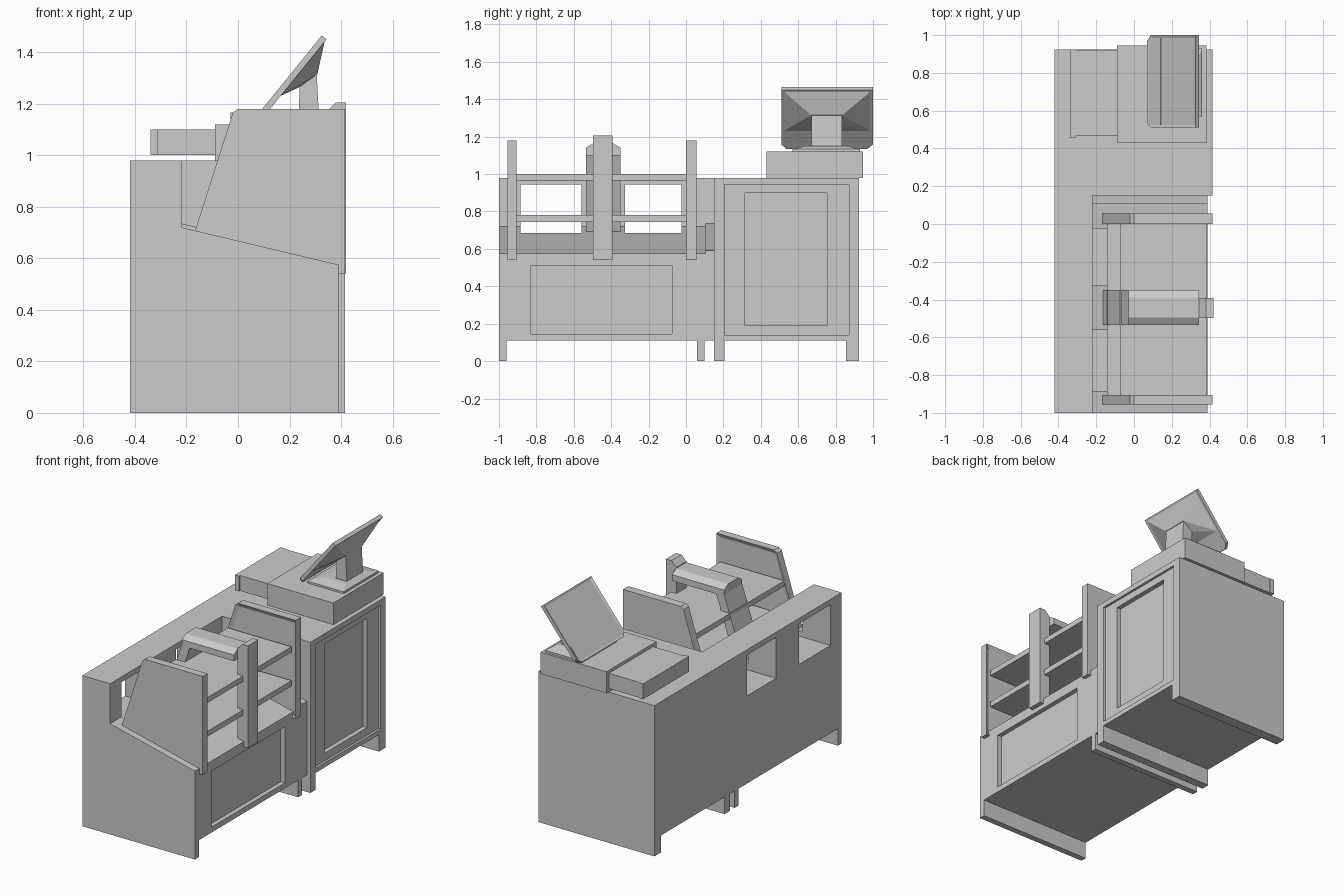
import bpy, bmesh
from mathutils import Vector

if "Cube" in bpy.data.objects:
    bpy.data.objects.remove(bpy.data.objects["Cube"])


def finish(name, bm):
    bmesh.ops.recalc_face_normals(bm, faces=bm.faces)
    me = bpy.data.meshes.new(name)
    bm.to_mesh(me)
    bm.free()
    ob = bpy.data.objects.new(name, me)
    bpy.context.collection.objects.link(ob)
    return ob


def extrude(name, points, offset):
    """Extrude a planar polygon of 3D points along offset."""
    bm = bmesh.new()
    face = bm.faces.new([bm.verts.new(p) for p in points])
    r = bmesh.ops.extrude_face_region(bm, geom=[face], use_keep_orig=True)
    verts = [g for g in r["geom"] if isinstance(g, bmesh.types.BMVert)]
    bmesh.ops.translate(bm, verts=verts, vec=offset)
    return finish(name, bm)


def side(name, profile, y0, y1):
    """Extrude an (x, z) profile across y."""
    return extrude(name, [(x, y0, z) for x, z in profile], (0, y1 - y0, 0))


def box(name, x0, x1, y0, y1, z0, z1):
    return side(name, [(x0, z0), (x1, z0), (x1, z1), (x0, z1)], y0, y1)


def hull(name, points):
    bm = bmesh.new()
    for p in points:
        bm.verts.new(p)
    bmesh.ops.convex_hull(bm, input=bm.verts)
    bmesh.ops.dissolve_limit(bm, angle_limit=0.01, verts=bm.verts, edges=bm.edges)
    return finish(name, bm)


def cut(ob, *bounds):
    cutter = box("cutter", *bounds)
    cutter.hide_render = True
    mod = ob.modifiers.new("cut", "BOOLEAN")
    mod.operation, mod.solver, mod.object = "DIFFERENCE", "EXACT", cutter
    bpy.context.view_layer.objects.active = ob
    bpy.ops.object.modifier_apply(modifier=mod.name)
    bpy.data.objects.remove(cutter)


def recess(ob, normal, thickness, depth):
    """Sink an inset panel into the face pointing along normal."""
    bm = bmesh.new()
    bm.from_mesh(ob.data)
    bm.normal_update()
    face = max(bm.faces, key=lambda f: f.normal.dot(normal))
    bmesh.ops.inset_region(bm, faces=[face], thickness=thickness, use_even_offset=True)
    bmesh.ops.translate(bm, verts=face.verts, vec=-Vector(normal) * depth)
    bm.to_mesh(ob.data)
    bm.free()


# Low counter with high back wall and sloping deck
counter = side("counter", [(-0.42, 0.11), (0.39, 0.11), (0.39, 0.575), (-0.22, 0.72),
                           (-0.22, 0.98), (-0.42, 0.98)], -1, 0.15)
for y0, y1 in ((-0.885, -0.56), (-0.325, -0.025)):
    cut(counter, -0.5, -0.07, y0, y1, 0.68, 0.945)
cut(counter, 0.36, 0.5, -0.83, -0.075, 0.145, 0.51)
side("deck_curb", [(-0.22, 0.70), (0.39, 0.55), (0.39, 0.59), (-0.22, 0.735)], 0.105, 0.15)

# Tall cabinet with framed door
cabinet = box("cabinet", -0.42, 0.415, 0.15, 0.925, 0.11, 0.98)
cut(cabinet, 0.40, 0.5, 0.205, 0.872, 0.14, 0.945)
cut(cabinet, 0.37, 0.5, 0.315, 0.755, 0.19, 0.90)

# Full depth plinth runners
for i, (y0, y1, x1) in enumerate(((-1, -0.96, 0.39), (0.06, 0.10, 0.39),
                                  (0.15, 0.205, 0.415), (0.855, 0.925, 0.415))):
    box(f"runner_{i}", -0.42, x1, y0, y1, 0, 0.11)

# Display side panels with recessed inner faces
PANEL = [(-0.22, 0.54), (-0.02, 1.165), (0, 1.18), (0.415, 1.18), (0.415, 0.54)]
for i, (y0, y1, n) in enumerate(((-0.955, -0.905, 1), (0.0, 0.055, -1))):
    recess(side(f"display_panel_{i}", PANEL, y0, y1), (0, n, 0), 0.025, 0.012)

# Shelves, starting on the slanted rear line
for j, z in enumerate((0.78, 1.0)):
    xb = -0.02 - (1.165 - z) * 0.32
    box(f"shelf_{j}", xb, 0.385, -0.906, 0.001, z - 0.035, z)

# Central frame: slanted rear slab, bevelled top rail, front post
side("slanted_slab", [(-0.22, 0.54), (-0.02, 1.14), (0.04, 1.14), (-0.16, 0.54)], -0.535, -0.35)
rail = [(-0.535, 1.10), (-0.535, 1.14), (-0.495, 1.165), (-0.39, 1.165), (-0.35, 1.14), (-0.35, 1.10)]
extrude("top_rail", [(-0.03, y, z) for y, z in rail], (0.375, 0, 0))
side("front_post", [(0.345, 0.54), (0.42, 0.54), (0.42, 1.205), (0.38, 1.205), (0.345, 1.17)],
     -0.497, -0.393)

# Till base and open drawer
box("till_base", -0.09, 0.385, 0.43, 0.945, 0.98, 1.12)
box("drawer", -0.31, -0.085, 0.465, 0.92, 1.0, 1.10)
box("drawer_front", -0.34, -0.31, 0.455, 0.925, 1.0, 1.10)

# Display stand: bevelled foot and neck
hull("stand_foot", [(x, y, 1.12) for x in (0.10, 0.36) for y in (0.57, 0.93)]
     + [(x, y, 1.133) for x in (0.10, 0.36) for y in (0.57, 0.93)]
     + [(x, y, 1.15) for x in (0.16, 0.33) for y in (0.64, 0.86)])
side("stand_neck", [(0.235, 1.14), (0.315, 1.14), (0.305, 1.32), (0.24, 1.29)], 0.67, 0.835)

# Tilted screen: chamfered slab with sunken glass, tapered back housing
up, back = Vector((0.63, 0, 0.777)), Vector((0.777, 0, -0.63))


def tilt(y, s, t=0.0):
    return Vector((0.07, y, 1.15)) + up * s + back * t


outline = [(0.535, 0), (0.97, 0), (1.0, 0.03), (1.0, 0.405), (0.51, 0.405), (0.51, 0.03)]
screen = extrude("screen", [tilt(y, s) for y, s in outline], back * 0.024)
recess(screen, -back, 0.015, 0.005)
extrude("screen_lower_strip", [tilt(y, s, 0.001) for y, s in
        ((0.525, 0.012), (0.985, 0.012), (0.985, 0.11), (0.525, 0.11))], back * 0.01)
hull("screen_housing", [tilt(y, s, 0.02) for y in (0.515, 0.995) for s in (0.115, 0.4)]
     + [(x, y, z) for y in (0.67, 0.835) for x, z in ((0.24, 1.265), (0.308, 1.315))])
